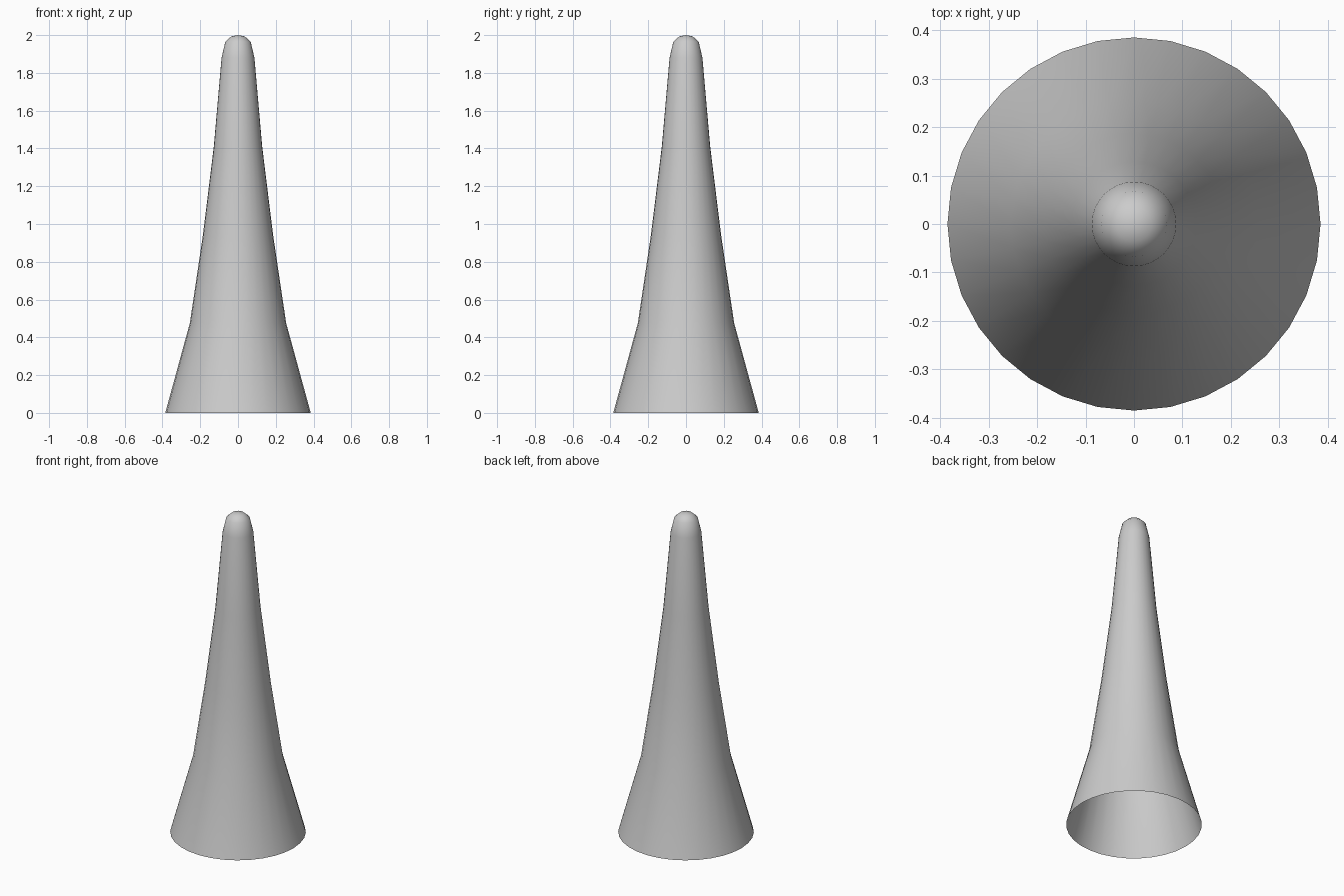
import bpy, bmesh, math

if "Cube" in bpy.data.objects:
    bpy.data.objects.remove(bpy.data.objects["Cube"])

SIDES = 32
# radius, height from the open base to the rounded tip
PROFILE = [(0.385, 0.0), (0.255, 0.475), (0.186, 0.94), (0.128, 1.41),
           (0.087, 1.88), (0.067, 1.965), (0.036, 1.993)]

# hollow, open-bottomed tapering spike
bm = bmesh.new()
rings = []
for r, z in PROFILE:
    rings.append([bm.verts.new((r * math.cos(2 * math.pi * i / SIDES),
                                r * math.sin(2 * math.pi * i / SIDES), z))
                  for i in range(SIDES)])
for low, high in zip(rings, rings[1:]):
    for i in range(SIDES):
        j = (i + 1) % SIDES
        bm.faces.new((low[i], low[j], high[j], high[i]))

# rounded tip fan
tip = bm.verts.new((0, 0, 2.0))
for i in range(SIDES):
    bm.faces.new((rings[-1][i], rings[-1][(i + 1) % SIDES], tip))

for f in bm.faces:
    f.smooth = True
mesh = bpy.data.meshes.new("tapered_spike")
bm.to_mesh(mesh)
bm.free()
spike = bpy.data.objects.new("tapered_spike", mesh)
bpy.context.collection.objects.link(spike)
